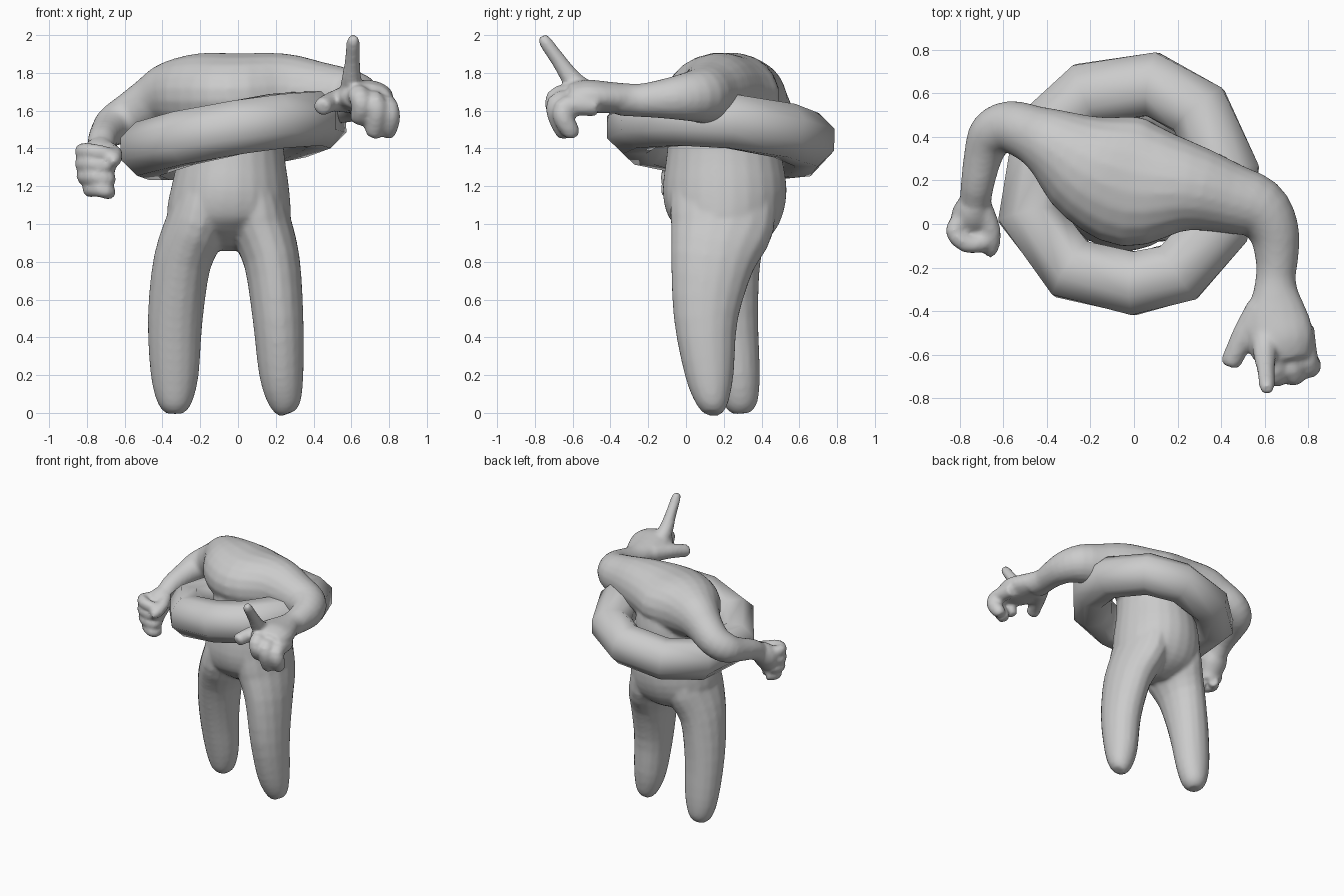
import bpy, bmesh, math
from mathutils import Vector

cube = bpy.data.objects.get("Cube")
if cube:
    bpy.data.objects.remove(cube, do_unlink=True)

grey = bpy.data.materials.new("plain_grey")
grey.use_nodes = True
COL = (0.6, 0.6, 0.6, 1)
grey.diffuse_color = COL
grey.node_tree.nodes["Principled BSDF"].inputs["Base Color"].default_value = COL


def spline(pts, steps=3):
    """Round off a path by passing a smooth curve through its points."""
    out = []
    for i in range(len(pts) - 1):
        a, b, c, d = pts[max(i - 1, 0)], pts[i], pts[i + 1], pts[min(i + 2, len(pts) - 1)]
        for s in range(steps):
            t = s / steps
            out.append((b * 2 + (c - a) * t + (a * 2 - b * 5 + c * 4 - d) * t * t
                        + (b * 3 - a - c * 3 + d) * t ** 3) / 2)
    return out + [pts[-1]]


def tube(bm, pts, ref, sides=16, closed=False):
    """Sweep ellipses along (x, y, z, half width, half depth) points."""
    pts = [Vector(p if len(p) == 5 else (*p, p[3])) for p in pts]
    if not closed:
        pts = spline(pts)
    pos = [Vector(p[:3]) for p in pts]
    n = len(pts)
    rings = []
    for i, p in enumerate(pts):
        if closed:
            t = pos[(i + 1) % n] - pos[i - 1]
        else:
            t = pos[min(i + 1, n - 1)] - pos[max(i - 1, 0)]
        t.normalize()
        side = Vector(ref).cross(t).normalized()
        up = t.cross(side)
        ring = []
        for k in range(sides):
            a = 2 * math.pi * (k + 0.5) / sides
            ring.append(bm.verts.new(pos[i] + side * p[3] * math.cos(a) + up * p[4] * math.sin(a)))
        rings.append(ring)
    for i in range(n if closed else n - 1):
        a, b = rings[i], rings[(i + 1) % n]
        for k in range(sides):
            j = (k + 1) % sides
            bm.faces.new((a[k], a[j], b[j], b[k]))
    if not closed:
        bm.faces.new(rings[0][::-1])
        bm.faces.new(rings[-1])


def finish(bm, name):
    bmesh.ops.recalc_face_normals(bm, faces=bm.faces[:])
    me = bpy.data.meshes.new(name)
    bm.to_mesh(me)
    bm.free()
    me.materials.append(grey)
    ob = bpy.data.objects.new(name, me)
    bpy.context.collection.objects.link(ob)
    return ob


def shade(ob, angle):
    bpy.ops.object.select_all(action='DESELECT')
    ob.select_set(True)
    bpy.context.view_layer.objects.active = ob
    bpy.ops.object.shade_smooth_by_angle(angle=math.radians(angle))


FRONT, UP, SIDE = (0, -1, 0), (0, 0, 1), (1, 0, 0)
body = bmesh.new()

# torso
tube(body, [(-.05, .18, .87, .1, .09), (-.05, .19, .93, .23, .21), (-.05, .2, 1.02, .325, .295),
            (-.04, .205, 1.18, .315, .33), (-.03, .2, 1.4, .275, .3), (-.02, .2, 1.6, .26, .28),
            (-.02, .2, 1.75, .2, .2)], FRONT, 24)

# legs
tube(body, [(-.335, .295, -.003, .045), (-.335, .29, .05, .09), (-.335, .275, .2, .128, .118),
            (-.332, .235, .5, .147, .15), (-.295, .2, .8, .155, .2), (-.22, .19, 1.0, .165, .27),
            (-.18, .2, 1.2, .13, .27)], FRONT)
tube(body, [(.265, .14, -.003, .045), (.25, .14, .05, .085), (.23, .125, .2, .118, .13),
            (.212, .105, .5, .136, .172), (.18, .14, .8, .15, .225), (.12, .19, 1.0, .165, .28),
            (.09, .2, 1.2, .14, .28)], FRONT)

# shoulders and both arms
tube(body, [(-.73, .06, 1.36, .07), (-.72, .17, 1.44, .076), (-.69, .32, 1.49, .09),
            (-.65, .41, 1.525, .11), (-.57, .445, 1.575, .12), (-.46, .41, 1.64, .135, .14),
            (-.36, .36, 1.68, .175, .18), (-.2, .26, 1.685, .26, .22), (0, .19, 1.685, .3, .22),
            (.24, .17, 1.7, .21, .205), (.43, .12, 1.69, .165, .17), (.57, .07, 1.68, .145, .145),
            (.64, -.03, 1.67, .118, .122), (.655, -.15, 1.66, .1, .1), (.65, -.25, 1.655, .092, .088),
            (.65, -.35, 1.66, .115, .088)], UP, 20)

# open hand with raised finger
tube(body, [(.65, -.28, 1.66, .09, .08), (.655, -.42, 1.67, .145, .085),
            (.67, -.53, 1.675, .155, .09), (.68, -.62, 1.67, .13, .07)], UP)
tube(body, [(.6, -.48, 1.67, .065), (.6, -.59, 1.75, .056), (.605, -.67, 1.86, .042),
            (.61, -.745, 1.965, .036), (.61, -.762, 1.995, .022)], SIDE, 10)
tube(body, [(.58, -.4, 1.66, .075), (.51, -.5, 1.65, .058), (.47, -.58, 1.635, .052),
            (.445, -.635, 1.62, .048), (.44, -.65, 1.615, .03)], UP, 10)
for x, y, z, tip in ((.64, -.67, 1.68, 1.53), (.72, -.665, 1.65, 1.46), (.79, -.63, 1.625, 1.46)):
    tube(body, [(x - .02, y + .16, z, .058), (x, y, z, .058), (x + .015, y - .02, z - .06, .056),
                (x, y + .02, tip + .03, .05), (x - .01, y + .03, tip, .03)], SIDE, 10)

# closed fist
tube(body, [(-.73, .1, 1.4, .075), (-.74, .04, 1.35, .1, .09), (-.745, -.01, 1.27, .085, .08),
            (-.745, -.02, 1.2, .07, .06)], FRONT)
for k in range(4):
    z, s = 1.385 - .067 * k, (0, 0, .01, .04)[k]
    tube(body, [(-.78 + s, .03, z, .04), (-.825 + s, -.03, z, .044), (-.77 + s, -.09, z, .043),
                (-.69, -.085, z - .015, .04), (-.68, -.03, z - .015, .035)], UP, 10)
tube(body, [(-.69, .06, 1.39, .05), (-.655, -.03, 1.37, .045), (-.66, -.11, 1.34, .042),
            (-.68, -.14, 1.33, .025)], UP, 10)

# fuse the limbs into one skin
body_ob = finish(body, "headless_body")
remesh = body_ob.modifiers.new("fuse", 'REMESH')
remesh.mode = 'VOXEL'
remesh.voxel_size = .014
soften = body_ob.modifiers.new("soften", 'SMOOTH')
soften.factor = .5
soften.iterations = 6
bpy.context.view_layer.objects.active = body_ob
body_ob.select_set(True)
for m in ("fuse", "soften"):
    bpy.ops.object.modifier_apply(modifier=m)
shade(body_ob, 60)

# tilted float ring around the waist, from its outer corners
ring = bmesh.new()
corners = [(.01, -.42), (.28, -.35), (.52, -.08), (.575, .26), (.4, .63), (.12, .785),
           (-.28, .73), (-.54, .5), (-.62, -.0), (-.37, -.33)]
centre = Vector((-.02, .18))
path = []
for c in corners:
    d = Vector(c) - centre
    x, y = d - d.normalized() * .148
    path.append((x + centre.x, y + centre.y, 1.468 + .18 * x - .09 * y, .158, .155))
tube(ring, path, UP, 8, closed=True)
shade(finish(ring, "float_ring"), 50)
